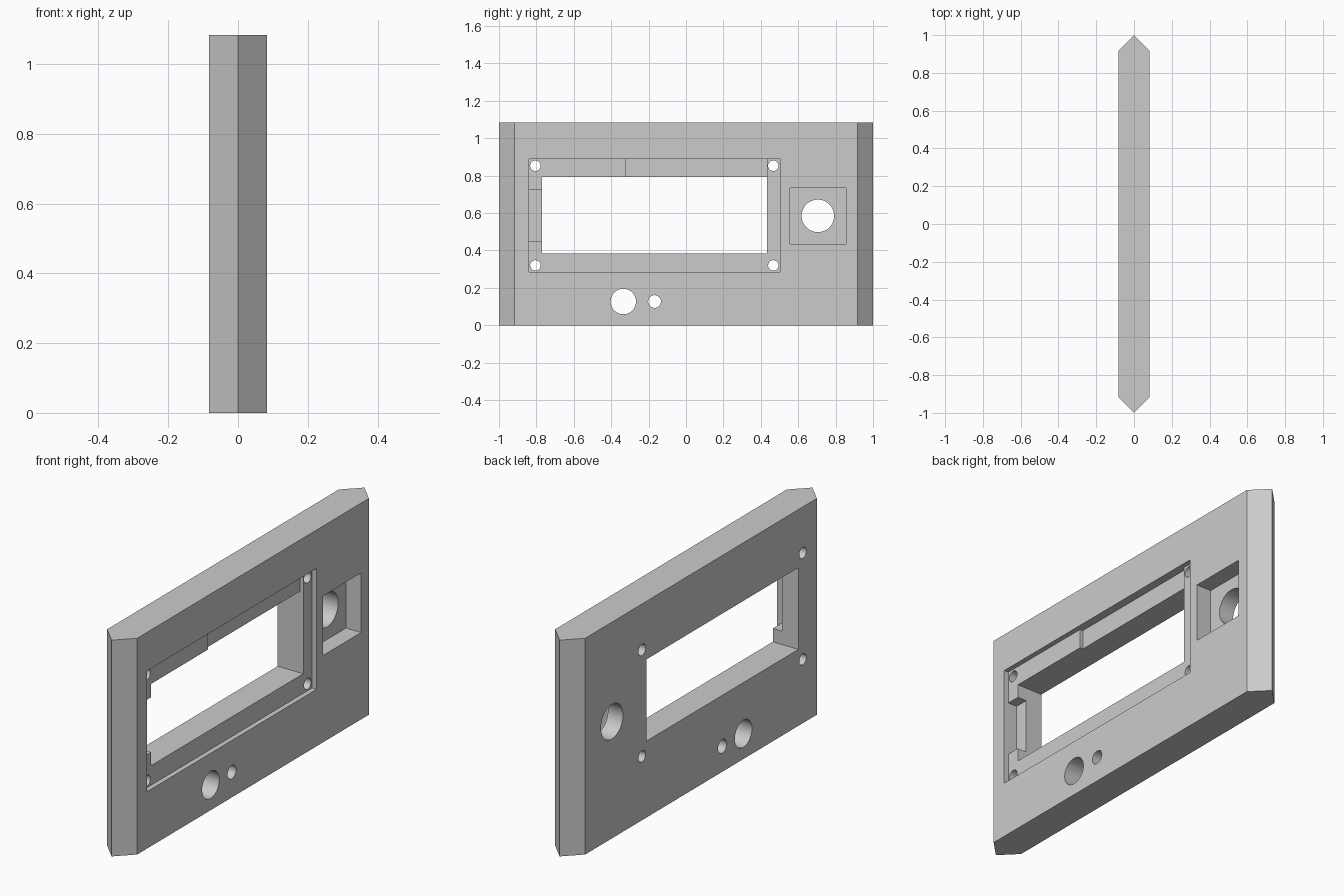
import bpy
import math

default = bpy.data.objects.get("Cube")
if default:
    bpy.data.objects.remove(default, do_unlink=True)

HALF = 1 / 12          # half thickness of the plate
HEIGHT = 1.083
FLOOR = HALF - 0.025   # floor of the display pocket

grey = bpy.data.materials.new("plain grey")
grey.use_nodes = True
grey.diffuse_color = (0.6, 0.6, 0.6, 1)
grey.node_tree.nodes["Principled BSDF"].inputs["Base Color"].default_value = (0.6, 0.6, 0.6, 1)

# Panel: pointed-end outline extruded upwards
outline = [(HALF, -1 + HALF), (HALF, 1 - HALF), (0, 1),
           (-HALF, 1 - HALF), (-HALF, -1 + HALF), (0, -1)]
n = len(outline)
verts = [(x, y, z) for z in (0, HEIGHT) for x, y in outline]
faces = [list(reversed(range(n))), list(range(n, 2 * n))]
faces += [[i, (i + 1) % n, n + (i + 1) % n, n + i] for i in range(n)]
mesh = bpy.data.meshes.new("panel")
mesh.from_pydata(verts, [], faces)
mesh.materials.append(grey)
panel = bpy.data.objects.new("panel", mesh)
bpy.context.collection.objects.link(panel)


def cut(cutter):
    """Subtract the cutter from the panel, then discard it."""
    cutter.hide_render = True
    cutter.data.materials.append(grey)
    mod = panel.modifiers.new("cut", 'BOOLEAN')
    mod.operation = 'DIFFERENCE'
    mod.solver = 'EXACT'
    mod.object = cutter
    bpy.ops.object.select_all(action='DESELECT')
    bpy.context.view_layer.objects.active = panel
    panel.select_set(True)
    bpy.ops.object.modifier_apply(modifier=mod.name)
    bpy.data.objects.remove(cutter, do_unlink=True)


def cut_box(y0, y1, z0, z1, floor):
    """Rectangular recess from the +x face down to x = floor."""
    top = 0.2
    bpy.ops.mesh.primitive_cube_add(
        size=1, location=((floor + top) / 2, (y0 + y1) / 2, (z0 + z1) / 2))
    box = bpy.context.object
    box.scale = (top - floor, y1 - y0, z1 - z0)
    bpy.ops.object.transform_apply(location=False, rotation=False, scale=True)
    cut(box)


def cut_hole(y, z, radius):
    """Round hole right through the panel."""
    bpy.ops.mesh.primitive_cylinder_add(
        vertices=48, radius=radius, depth=0.5, location=(0, y, z),
        rotation=(0, math.pi / 2, 0))
    cut(bpy.context.object)


# Display pocket and window
cut_box(-0.84, 0.503, 0.285, 0.89, FLOOR)
cut_box(-0.77, 0.433, 0.383, 0.792, -0.2)

# Connector recess above the window, backlight recess beside it
cut_box(-0.32, 0.433, 0.7, 0.89, FLOOR - 0.0167)
cut_box(-0.84, -0.7, 0.45, 0.725, FLOOR - 0.05)

# Square knob pocket with its shaft hole
cut_box(0.555, 0.855, 0.435, 0.733, 0)
cut_hole(0.705, 0.585, 0.087)

# Four mounting holes
for y in (-0.805, 0.467):
    for z in (0.32, 0.853):
        cut_hole(y, z, 0.028)

# Buzzer and button holes
cut_hole(-0.335, 0.127, 0.068)
cut_hole(-0.168, 0.127, 0.034)

# Smooth hole walls, crisp edges
bpy.ops.object.select_all(action='DESELECT')
panel.select_set(True)
bpy.context.view_layer.objects.active = panel
bpy.ops.object.shade_smooth_by_angle(angle=math.radians(30))
